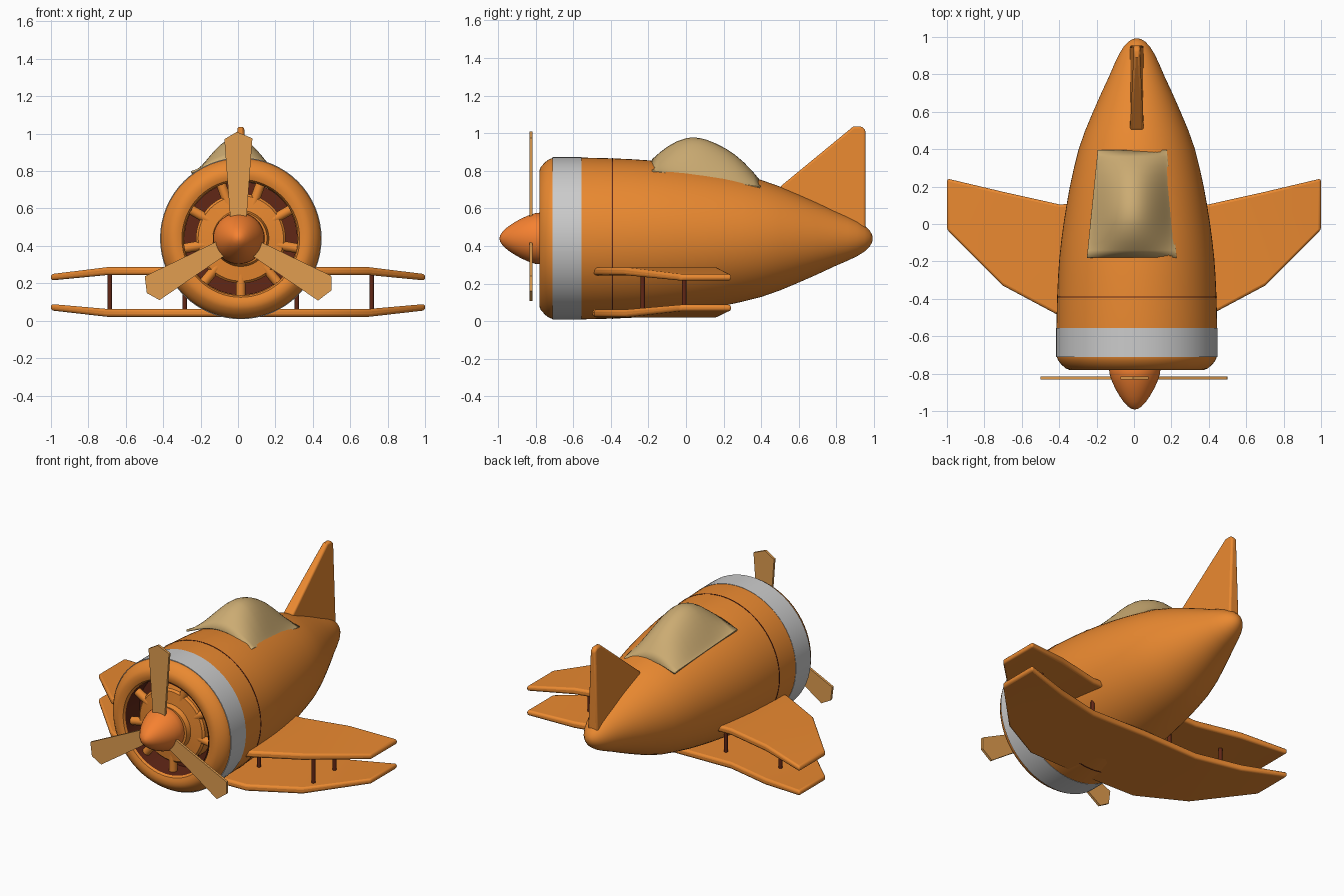
import bpy, bmesh, math
from mathutils import Matrix, Vector

if "Cube" in bpy.data.objects:
    bpy.data.objects.remove(bpy.data.objects["Cube"])

CX, CZ = 0.015, 0.44   # fuselage axis


def mat(name, rgb):
    m = bpy.data.materials.new(name)
    m.diffuse_color = (*rgb, 1)
    m.use_nodes = True
    m.node_tree.nodes["Principled BSDF"].inputs["Base Color"].default_value = m.diffuse_color
    return m


ORANGE = mat("orange", (0.82, 0.25, 0.03))
BRIGHT = mat("bright_orange", (0.92, 0.22, 0.03))
DARK = mat("dark_brown", (0.12, 0.02, 0.008))
TAN = mat("tan_glass", (0.60, 0.41, 0.17))
WOOD = mat("wood", (0.75, 0.34, 0.08))


def finish(name, bm, material=None, angle=35):
    bmesh.ops.remove_doubles(bm, verts=bm.verts, dist=1e-5)
    bmesh.ops.recalc_face_normals(bm, faces=bm.faces)
    me = bpy.data.meshes.new(name)
    bm.to_mesh(me)
    bm.free()
    ob = bpy.data.objects.new(name, me)
    bpy.context.collection.objects.link(ob)
    if material:
        me.materials.append(material)
    bpy.ops.object.select_all(action='DESELECT')
    ob.select_set(True)
    bpy.context.view_layer.objects.active = ob
    bpy.ops.object.shade_smooth_by_angle(angle=math.radians(angle))
    return ob


def skin(bm, rings, closed, caps=False):
    """Bridge equal-length rows of points with quads."""
    rows = [[bm.verts.new(p) for p in r] for r in rings]
    n = len(rows[0])
    for a, b in zip(rows, rows[1:]):
        for i in range(n if closed else n - 1):
            j = (i + 1) % n
            bm.faces.new((a[i], a[j], b[j], b[i]))
    if caps:
        bm.faces.new(rows[0])
        bm.faces.new(rows[-1])


def lathe(name, profile, material=None, cx=CX, n=64, angle=35):
    """Spin (y, radius) points around the fuselage axis."""
    bm = bmesh.new()
    skin(bm, [[(cx + r * math.cos(math.tau * i / n), y, CZ + r * math.sin(math.tau * i / n))
               for i in range(n)] for y, r in profile], True)
    bmesh.ops.dissolve_degenerate(bm, dist=1e-6, edges=bm.edges)
    return finish(name, bm, material, angle)


def bevel(ob, width, segments=3):
    m = ob.modifiers.new("bevel", 'BEVEL')
    m.width, m.segments, m.limit_method = width, segments, 'ANGLE'
    m.angle_limit = math.radians(40)


def lerp(table, t):
    for (a, va), (b, vb) in zip(table, table[1:]):
        if t <= b:
            return va + (vb - va) * (t - a) / (b - a)
    return table[-1][1]


# Fuselage with rolled cowl lip, band and panel line
lathe("fuselage", [(-0.62, 0.305), (-0.755, 0.305), (-0.773, 0.315), (-0.78, 0.335), (-0.78, 0.36),
                   (-0.772, 0.38), (-0.75, 0.405), (-0.73, 0.42), (-0.71, 0.428), (-0.55, 0.43),
                   (-0.39, 0.426), (-0.28, 0.421), (-0.18, 0.414), (-0.09, 0.404), (0, 0.392),
                   (0.1, 0.376), (0.2, 0.358), (0.3, 0.336), (0.4, 0.311), (0.5, 0.276), (0.6, 0.234),
                   (0.7, 0.190), (0.79, 0.148), (0.86, 0.118), (0.91, 0.094), (0.95, 0.069),
                   (0.975, 0.045), (0.989, 0.022), (0.993, 0)], ORANGE)
lathe("cowl_band", [(-0.71, 0.425), (-0.71, 0.432), (-0.555, 0.432), (-0.555, 0.425)])
lathe("panel_line", [(-0.394, 0.42), (-0.394, 0.428), (-0.388, 0.428), (-0.388, 0.42)], DARK)

# Engine: dark bay, crankcase and nine radial cylinders
lathe("engine_bay", [(-0.62, 0), (-0.62, 0.303), (-0.765, 0.303)], DARK)
lathe("crankcase", [(-0.62, 0.24), (-0.71, 0.24), (-0.722, 0.228), (-0.73, 0.15), (-0.76, 0.14),
                    (-0.76, 0)], ORANGE)
bm = bmesh.new()
for k in range(9):
    a = math.radians(-90 + 40 * k)
    M = (Matrix.Translation((CX, -0.70, CZ)) @ Matrix.Rotation(-a, 4, 'Y')
         @ Matrix.Translation((0.22, 0, 0)) @ Matrix.Rotation(math.pi / 2, 4, 'Y'))
    bmesh.ops.create_cone(bm, cap_ends=True, segments=16, radius1=0.026, radius2=0.026,
                          depth=0.19, matrix=M)
finish("engine_cylinders", bm, ORANGE)

# Spinner
lathe("spinner", [(-0.74, 0.13), (-0.77, 0.138), (-0.80, 0.135), (-0.84, 0.122), (-0.88, 0.104),
                  (-0.92, 0.081), (-0.95, 0.060), (-0.975, 0.037), (-0.988, 0.017), (-0.992, 0)],
      BRIGHT, cx=0.004, n=48)

# Propeller blades
outline = [(-0.042, 0.09), (-0.075, 0.53), (-0.008, 0.57), (0.075, 0.535), (0.042, 0.09)]
for k in range(3):
    R = Matrix.Rotation(math.tau * k / 3, 3, 'Y')
    bm = bmesh.new()
    skin(bm, [[R @ Vector((x, 0, z)) + Vector((0.002, y, CZ)) for x, z in outline]
              for y in (-0.832, -0.816)], True, caps=True)
    finish(f"propeller_blade_{k + 1}", bm, WOOD, 20)

# Canopy: lofted arches on a tapering base
crown = [(-0.18, 0.862), (-0.14, 0.897), (-0.096, 0.93), (-0.05, 0.956), (0, 0.973), (0.03, 0.977),
         (0.07, 0.975), (0.11, 0.965), (0.155, 0.947), (0.21, 0.919), (0.26, 0.886), (0.31, 0.843),
         (0.36, 0.79), (0.395, 0.748)]
rings = []
for y, zt in crown:
    t = (y + 0.18) / 0.575
    w, zb = 0.24 - 0.055 * t, 0.80 - 0.085 * t
    us = [math.sin(math.pi / 2 * (i / 12 - 1)) for i in range(25)]
    rings.append([(-0.012 + 0.003 * t + w * u, y, zb + (zt - zb) * max(0, 1 - u * u) ** 1.25) for u in us])
bm = bmesh.new()
skin(bm, rings, False)
for f in bm.faces:
    f.normal_update()
canopy = finish("canopy", bm, TAN, 50)
s = canopy.modifiers.new("shell", 'SOLIDIFY')
s.thickness = 0.012
s.offset = -1 if sum(p.normal.z for p in canopy.data.polygons) > 0 else 1

# Tail fin, thinner towards the top
side = [(0.50, 0.715), (0.89, 1.036), (0.935, 1.036), (0.955, 1.015), (0.955, 0.48), (0.60, 0.50)]
bm = bmesh.new()
skin(bm, [[(CX + s * min(0.037, 0.037 - 0.019 * (z - 0.7) / 0.33), y, z) for y, z in side]
          for s in (-1, 1)], True, caps=True)
bevel(finish("tail_fin", bm, ORANGE), 0.012)

# Wings: one through-going plank each, kinked towards the tips
plan = [(0, -0.50, 0.115), (0.40, -0.49, 0.105), (0.70, -0.33, 0.172), (1.0, -0.03, 0.243)]
for name, z_in, z_out in (("upper_wing", 0.265, 0.232), ("lower_wing", 0.042, 0.072)):
    stations = [(-x, a, b) for x, a, b in reversed(plan[1:])] + plan
    rings = []
    for x, le, te in stations:
        z = z_out if abs(x) == 1 else z_in
        h = 0.017 if abs(x) == 1 else 0.021
        rings.append([(x, le, z - h), (x, te, z - h), (x, te, z + h), (x, le, z + h)])
    bm = bmesh.new()
    skin(bm, rings, True, caps=True)
    bevel(finish(name, bm, ORANGE), 0.014)

# Struts between the wings
for side_name, s in (("left", -1), ("right", 1)):
    for x in (0.30, 0.70):
        for y in (-0.23, -0.01):
            bm = bmesh.new()
            bmesh.ops.create_cone(bm, cap_ends=True, segments=16, radius1=0.012, radius2=0.012, depth=0.20,
                                  matrix=Matrix.Translation((CX + s * x, y, 0.153)))
            finish(f"{side_name}_strut", bm, DARK)
